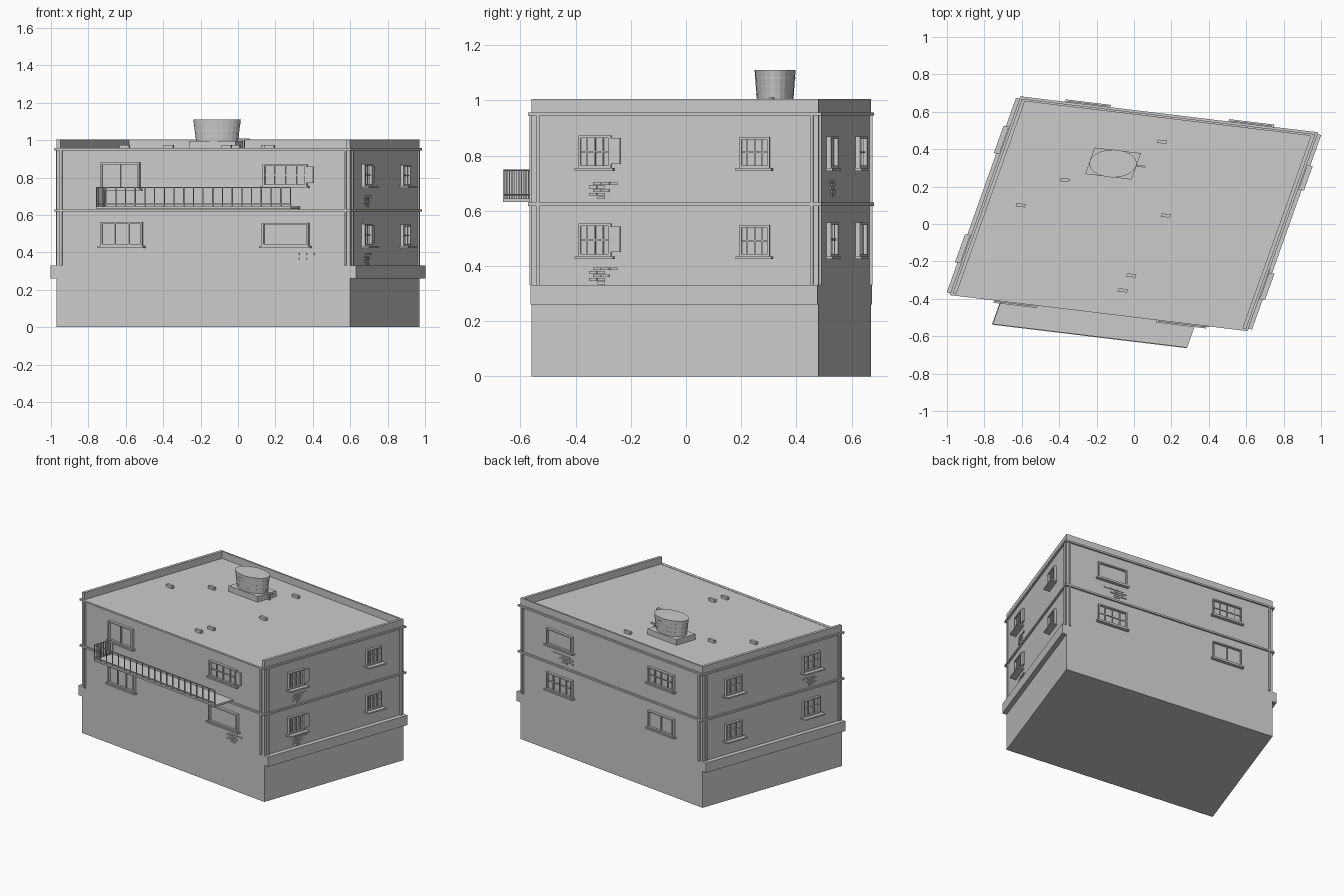
import bpy, bmesh, math
from mathutils import Matrix, Vector

cube = bpy.data.objects.get("Cube")
if cube:
    bpy.data.objects.remove(cube, do_unlink=True)

grey = bpy.data.materials.new("light_grey")
grey.use_nodes = True
grey.diffuse_color = (0.6, 0.6, 0.6, 1)
grey.node_tree.nodes["Principled BSDF"].inputs["Base Color"].default_value = (0.6, 0.6, 0.6, 1)

# Skewed plan: local u runs along the front wall, v along the side walls
CENTRE = Vector((0, 0.055, 0))
U, V = Vector((0.993, -0.12, 0)), Vector((0.335, 0.942, 0))
HU, HV, ROOF = 0.79, 0.552, 0.955


def plan(u, v, z):
    return CENTRE + U * u + V * v + Vector((0, 0, z))


# Each wall places (along, outward, height) on the plan
WALLS = {
    "front": lambda s, d, z: plan(s, -HV - d, z),
    "back": lambda s, d, z: plan(s, HV + d, z),
    "right": lambda s, d, z: plan(HU + d, s, z),
    "left": lambda s, d, z: plan(-HU - d, s, z),
}
HALF = {"front": HU, "back": HU, "right": HV, "left": HV}


def finish(name, bm):
    bmesh.ops.recalc_face_normals(bm, faces=bm.faces)
    mesh = bpy.data.meshes.new(name)
    bm.to_mesh(mesh)
    bm.free()
    mesh.materials.append(grey)
    ob = bpy.data.objects.new(name, mesh)
    bpy.context.collection.objects.link(ob)
    return ob


def boxes(name, spans, place=plan):
    """One object from boxes (a0, a1, b0, b1, z0, z1) put through a placing rule."""
    bm = bmesh.new()
    for a0, a1, b0, b1, z0, z1 in spans:
        verts = bmesh.ops.create_cube(bm, size=1)["verts"]
        for p in verts:
            p.co = place(a1 if p.co.x > 0 else a0, b1 if p.co.y > 0 else b0, z1 if p.co.z > 0 else z0)
    return finish(name, bm)


# Building body
boxes("building_body", [(-HU, HU, -HV, HV, 0, ROOF)])
boxes("roof_parapet", [
    (-HU, -HU + 0.02, -HV, HV, ROOF, 1.005),
    (HU - 0.02, HU, -HV, HV, ROOF, 1.005),
    (-HU + 0.02, HU - 0.02, HV - 0.012, HV, ROOF, 1.005),
])

# Trim: stone ledges on the sides, belt courses and corner strips on every wall
for side, place in WALLS.items():
    h = HALF[side]
    if side in ("left", "right"):
        boxes(side + "_ledge", [(-h, h, -0.01, 0.032, 0.26, 0.33)], place)
    boxes(side + "_belt_course", [
        (-h - 0.01, h + 0.01, -0.01, 0.012, z, z + 0.012) for z in (0.618, 0.945)], place)
    boxes(side + "_corner_strips", [
        (e * (h - 0.025) - 0.006, e * (h - 0.025) + 0.006, -0.005, 0.01, z0, z1)
        for e in (-1, 1) for z0, z1 in ((0.33, 0.618), (0.63, 0.945))], place)


def window(name, side, s0, s1, z0, z1, cols=2, rows=1, shutter=False):
    """Pane, frame, glazing bars and sill, with an optional open shutter."""
    f = 0.009
    depth = 0.045 if side in ("left", "right") else 0.025
    spans = [
        (s0, s1, -0.005, 0.003, z0, z1),
        (s0, s0 + f, 0, 0.018, z0, z1), (s1 - f, s1, 0, 0.018, z0, z1),
        (s0 + f, s1 - f, 0, 0.018, z1 - f, z1), (s0 + f, s1 - f, 0, 0.018, z0, z0 + f),
        (s0 - 0.012, s1 + 0.012, -0.005, depth, z0 - 0.01, z0),
    ]
    for i in range(1, cols):
        s = s0 + (s1 - s0) * i / cols
        spans.append((s - 0.003, s + 0.003, 0, 0.011, z0 + f, z1 - f))
    for i in range(1, rows):
        z = z0 + (z1 - z0) * i / rows
        spans.append((s0 + f, s1 - f, 0, 0.01, z - 0.003, z + 0.003))
    if shutter:
        spans.append((s1, s1 + 0.035, 0.004, 0.016, z0 + 0.015, z1 - 0.01))
    boxes(name, spans, WALLS[side])


# Windows
window("front_upper_window_a", "front", -0.55, -0.34, 0.74, 0.88)
window("front_upper_window_b", "front", 0.325, 0.56, 0.755, 0.87, 4, 2, True)
window("front_lower_window_a", "front", -0.55, -0.325, 0.435, 0.562, 3)
window("front_lower_window_b", "front", 0.32, 0.57, 0.435, 0.557, 1)
for level, z0 in (("lower", 0.435), ("upper", 0.755)):
    window("right_%s_window_a" % level, "right", -0.37, -0.245, z0, z0 + 0.118, 4, 2, True)
    window("right_%s_window_b" % level, "right", 0.25, 0.365, z0, z0 + 0.113, 4, 2)
    window("left_%s_window_a" % level, "left", -0.37, -0.235, z0, z0 + 0.118, 3, 2)
    window("left_%s_window_b" % level, "left", 0.25, 0.38, z0, z0 + 0.118, 3, 2)
window("back_upper_window_a", "back", 0.33, 0.55, 0.755, 0.87, 1)
window("back_upper_window_b", "back", -0.55, -0.33, 0.755, 0.87, 4, 2)
window("back_lower_window_a", "back", 0.33, 0.55, 0.435, 0.557, 4, 2)
window("back_lower_window_b", "back", -0.55, -0.33, 0.435, 0.557, 2)


def bricks(name, side, s, z, length=0.032):
    """A ragged patch of exposed bricks."""
    spans = []
    for row, (start, count) in enumerate([(1, 1), (0, 2), (0.5, 2), (0, 2), (0.5, 3)]):
        for i in range(count):
            a = s + (start + i) * length
            b = z + row * 0.013
            spans.append((a, a + length - 0.003, -0.003, 0.006, b, b + 0.01))
    boxes(name, spans, WALLS[side])


# Exposed brick patches
bricks("front_bricks", "front", 0.46, 0.335, 0.04)
bricks("right_upper_bricks", "right", -0.33, 0.642)
bricks("right_lower_bricks", "right", -0.33, 0.333)
bricks("left_upper_bricks", "left", -0.35, 0.642)
bricks("back_bricks", "back", 0.33, 0.65, 0.05)

# Balcony floor and railing, open at its right end
B0, B1, OUT, TOP = -0.53, 0.52, 0.145, 0.75
boxes("balcony_floor", [(B0, B1, -0.005, OUT, 0.632, 0.645)], WALLS["front"])
t = 0.006
rails = []
for z in (0.655, TOP - t):
    rails += [(B0, B1, OUT - t, OUT, z, z + t), (B0, B0 + t, 0, OUT, z, z + t)]
for i in range(21):
    s = B0 + (B1 - B0 - t) * i / 20
    rails.append((s, s + t * 0.7, OUT - t, OUT, 0.645, TOP))
for i in range(8):
    d = i * (OUT - t) / 8
    rails.append((B0, B0 + t, d, d + t * 0.7, 0.645, TOP))
boxes("balcony_railing", rails, WALLS["front"])


def tank_ring(name, z0, z1, r0, r1):
    bm = bmesh.new()
    bmesh.ops.create_cone(bm, cap_ends=True, segments=24, radius1=r0, radius2=r1, depth=z1 - z0)
    bmesh.ops.transform(bm, verts=bm.verts, matrix=Matrix.Translation((-0.112, 0.323, (z0 + z1) / 2))
                        @ Matrix.Diagonal((1, 0.585, 1, 1)))
    return finish(name, bm)


# Rooftop water tank with bands, base and pipe
tank_ring("water_tank", 0.995, 1.11, 0.112, 0.127)
for i, z in enumerate((1.02, 1.05, 1.08)):
    r = 0.112 + 0.015 * (z - 0.995) / 0.115 + 0.002
    tank_ring("tank_band_%d" % (i + 1), z, z + 0.004, r, r)


def around(x, y):
    return lambda a, b, z: Vector((x, y, z)) + U * a + V * b


boxes("tank_base", [(-0.125, 0.125, -0.075, 0.075, ROOF - 0.005, 0.995)], around(-0.112, 0.323))
boxes("tank_pipe", [(-0.005, 0.005, -0.005, 0.005, ROOF, 1.005), (-0.03, 0.03, -0.005, 0.005, 1.0, 1.01)],
      around(0.03, 0.31))

# Small roof vents
for i, (x, y) in enumerate([(0.15, 0.44), (-0.37, 0.235), (-0.605, 0.1),
                            (0.17, 0.045), (-0.015, -0.275), (-0.06, -0.355)]):
    boxes("roof_vent_%d" % (i + 1), [(-0.025, 0.025, -0.009, 0.009, ROOF - 0.005, 0.975)], around(x, y))
